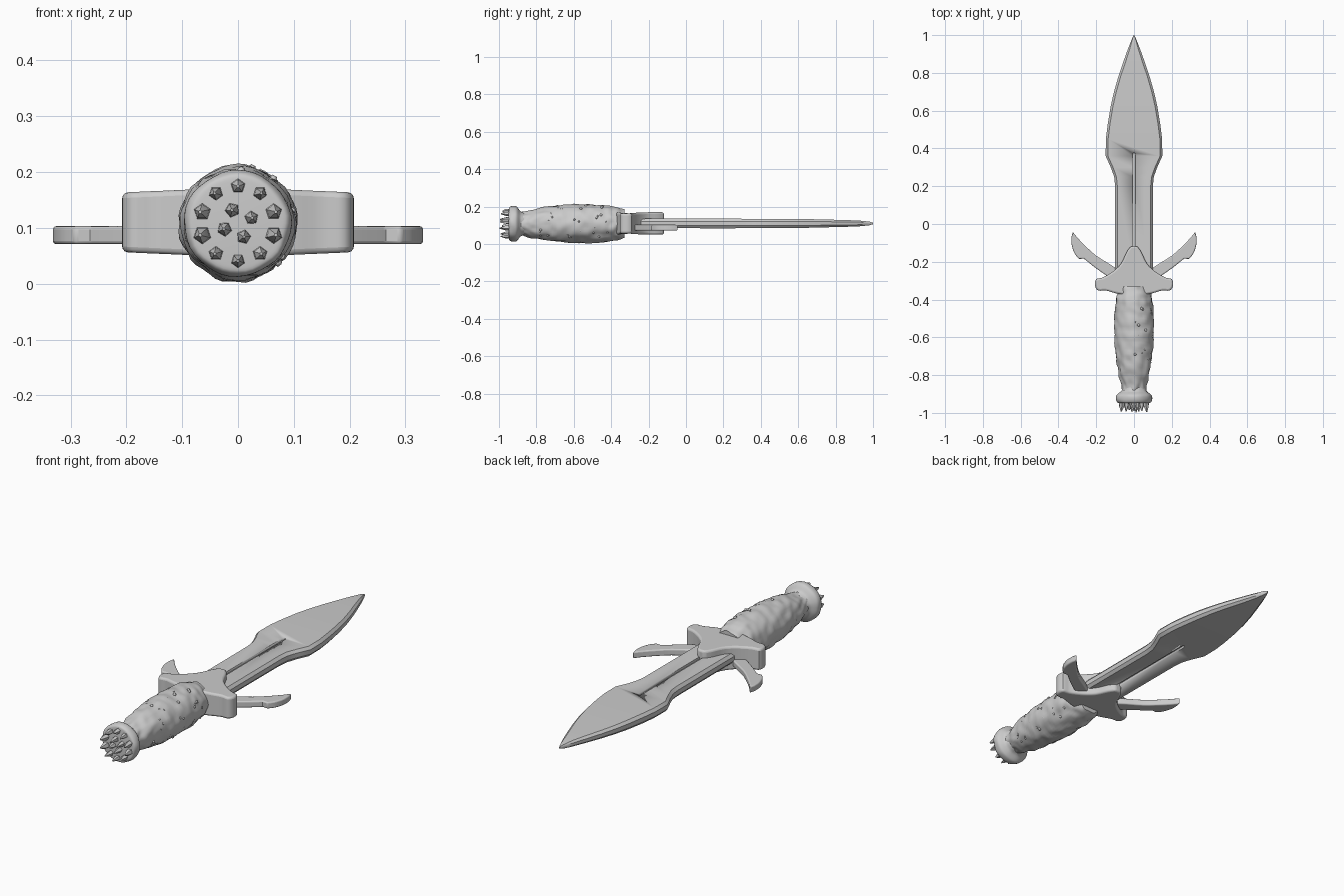
import bpy, bmesh, math, random
from mathutils import Vector, noise

if "Cube" in bpy.data.objects:
    bpy.data.objects.remove(bpy.data.objects["Cube"])

random.seed(4)
CZ = 0.108  # height of the long axis
grey = bpy.data.materials.new("stone_grey")
grey.diffuse_color = (0.6, 0.6, 0.6, 1)
grey.use_nodes = True
grey.node_tree.nodes["Principled BSDF"].inputs["Base Color"].default_value = grey.diffuse_color


def finish(name, bm, angle=35):
    bmesh.ops.recalc_face_normals(bm, faces=bm.faces)
    me = bpy.data.meshes.new(name)
    bm.to_mesh(me)
    bm.free()
    ob = bpy.data.objects.new(name, me)
    bpy.context.collection.objects.link(ob)
    me.materials.append(grey)
    bpy.ops.object.select_all(action='DESELECT')
    ob.select_set(True)
    bpy.context.view_layer.objects.active = ob
    bpy.ops.object.shade_smooth_by_angle(angle=math.radians(angle))
    return ob


def loft(rings):
    """Skin a list of closed rings of points and cap both ends."""
    bm = bmesh.new()
    vs = [[bm.verts.new(p) for p in r] for r in rings]
    n = len(vs[0])
    for a, b in zip(vs, vs[1:]):
        for i in range(n):
            bm.faces.new((a[i], a[(i + 1) % n], b[(i + 1) % n], b[i]))
    bm.faces.new(vs[0])
    bm.faces.new(vs[-1])
    return bm


def plate(name, outline, z0, z1, bevel):
    """Extrude a top-view outline and round its edges."""
    bm = loft([[(x, y, z) for x, y in outline] for z in (z0, z1)])
    ob = finish(name, bm)
    mod = ob.modifiers.new("round", 'BEVEL')
    mod.width, mod.segments, mod.limit_method = bevel, 3, 'ANGLE'
    mod.angle_limit = math.radians(50)
    return ob


def smooth(points, steps=6):
    """Catmull-Rom curve through the points."""
    pts = [Vector(p) for p in points]
    pts = [2 * pts[0] - pts[1]] + pts + [2 * pts[-1] - pts[-2]]
    out = []
    for a, b, c, d in zip(pts, pts[1:], pts[2:], pts[3:]):
        for s in range(steps):
            t = s / steps
            out.append(0.5 * (2 * b + (c - a) * t + (2 * a - 5 * b + 4 * c - d) * t * t
                              + (3 * b - a - 3 * c + d) * t ** 3))
    return out + [pts[-2]]


def turned(name, profile, sides, rough=0.0, scale=1.0):
    """Turn (y, radius) points around the long axis, with optional lumps."""
    rings = []
    for y, r in profile:
        ring = []
        for i in range(sides):
            a = 2 * math.pi * i / sides
            d = Vector((math.cos(a), 0, math.sin(a)))
            lump = noise.noise((d * 0.1 + Vector((0, y, 0))) * scale) * rough
            ring.append(d * (r + lump) + Vector((0, y, CZ)))
        rings.append(ring)
    return finish(name, loft(rings), 45)


# Blade: straight shank widening into a leaf, (y, half width, half thickness)
stations = [(-0.25, .1, .025), (0.2, .1, .026), (0.25, .105, .026), (0.3, .123, .025),
            (0.36, .15, .025), (0.45, .149, .025), (0.53, .139, .025), (0.62, .124, .024),
            (0.7, .106, .022), (0.78, .083, .02), (0.86, .056, .018), (0.93, .031, .015),
            (0.98, .011, .01), (1.0, .002, .004)]
rings = []
for y, w, t in stations:
    e = min(0.012, w * 0.3)
    half = [(w - e, t), (w, t * 0.45), (w, -t * 0.45), (w - e, -t)]
    section = half + [(-x, z) for x, z in reversed(half)]
    rings.append([(x, y, 0.11 + z) for x, z in section])
blade = finish("blade", loft(rings), 25)

# Narrow groove on both faces of the blade
for side in (1, -1):
    outline = [(-.009, -.2), (.009, -.2), (.009, .36), (.005, .375), (-.005, .375), (-.009, .36)]
    z = 0.11 + side * 0.028
    cutter = finish("groove_cutter", loft([[(x, y, z + h) for x, y in outline]
                                           for h in (-0.015, 0.015)]))
    cutter.hide_render = True
    cutter.hide_viewport = True
    cut = blade.modifiers.new("groove", 'BOOLEAN')
    cut.operation, cut.object, cut.solver = 'DIFFERENCE', cutter, 'EXACT'

# Guard: pointed collar with two rounded arms
right = smooth([(.018, -.118), (.04, -.15), (.068, -.208), (.11, -.25), (.165, -.283),
                (.2, -.292), (.207, -.325), (.19, -.352), (.15, -.352), (.1, -.366),
                (.05, -.375)], 3)
guard = plate("guard", [(p.x, p.y) for p in right] + [(-p.x, p.y) for p in reversed(right)],
              .05, .17, .01)
for v in guard.data.vertices:  # arms get a little thinner outwards
    v.co.z = 0.11 + (v.co.z - 0.11) * (1 - 0.75 * max(0, abs(v.co.x) - 0.06))

# Prongs: hooked side blades sweeping forward
inner = smooth([(.06, -.262), (.12, -.218), (.2, -.168), (.262, -.112), (.3, -.072), (.324, -.042)], 3)
outer = smooth([(.331, -.07), (.33, -.11), (.315, -.155), (.292, -.185)], 3)
lower = smooth([(.265, -.183), (.247, -.198), (.2, -.235), (.13, -.282), (.07, -.31)], 3)
for name, s in (("right_prong", 1), ("left_prong", -1)):
    plate(name, [(s * p.x, p.y) for p in inner + outer + lower], .071, .103, .008)

# Handle: lumpy barrel grip
grip = smooth([(-.89, .06), (-.86, .064), (-.8, .079), (-.7, .095), (-.6, .102), (-.5, .102),
               (-.42, .098), (-.37, .088), (-.33, .075)], 7)
turned("handle", grip, 48, 0.008, 26)

# Small raised studs on the right and upper side of the grip
bm = bmesh.new()
for i in range(36):
    y = random.uniform(-.8, -.42)
    a = random.uniform(-1.0, 1.6)
    r = min(grip, key=lambda p: abs(p.x - y)).y - 0.002
    geo = bmesh.ops.create_icosphere(bm, subdivisions=1, radius=random.uniform(.005, .009))
    bmesh.ops.translate(bm, verts=geo["verts"],
                        vec=(r * math.cos(a), y, CZ + r * math.sin(a)))
finish("grip_studs", bm, 60)

# Pommel: flared collar with a flat end
turned("pommel", smooth([(-.948, .076), (-.945, .088), (-.93, .095), (-.91, .094),
                         (-.898, .084), (-.885, .068), (-.865, .06)], 3), 40, 0.004, 20)

# Pommel spikes: faceted points in an outer and an inner ring
bm = bmesh.new()
spots = [(0.067, 2 * math.pi * (i + .5) / 10) for i in range(10)]
spots += [(0.026, 2 * math.pi * i / 4 + .4) for i in range(4)]
for r, a in spots:
    x, z = r * math.cos(a), CZ + r * math.sin(a)
    rad = random.uniform(.013, .017)
    tip = random.uniform(-.998, -.982)
    rows = []
    for y, k in ((-.94, 1.0), (-.965, .85), (tip, .2)):
        rows.append([bm.verts.new((x * (1 + .08 * (1 - k)) + rad * k * math.cos(a + j * math.tau / 5), y,
                                   z + rad * k * math.sin(a + j * math.tau / 5))) for j in range(5)])
    for lo, hi in zip(rows, rows[1:]):
        for j in range(5):
            bm.faces.new((lo[j], lo[(j + 1) % 5], hi[(j + 1) % 5], hi[j]))
    bm.faces.new(rows[0])
    bm.faces.new(rows[-1])
finish("pommel_spikes", bm, 20)
